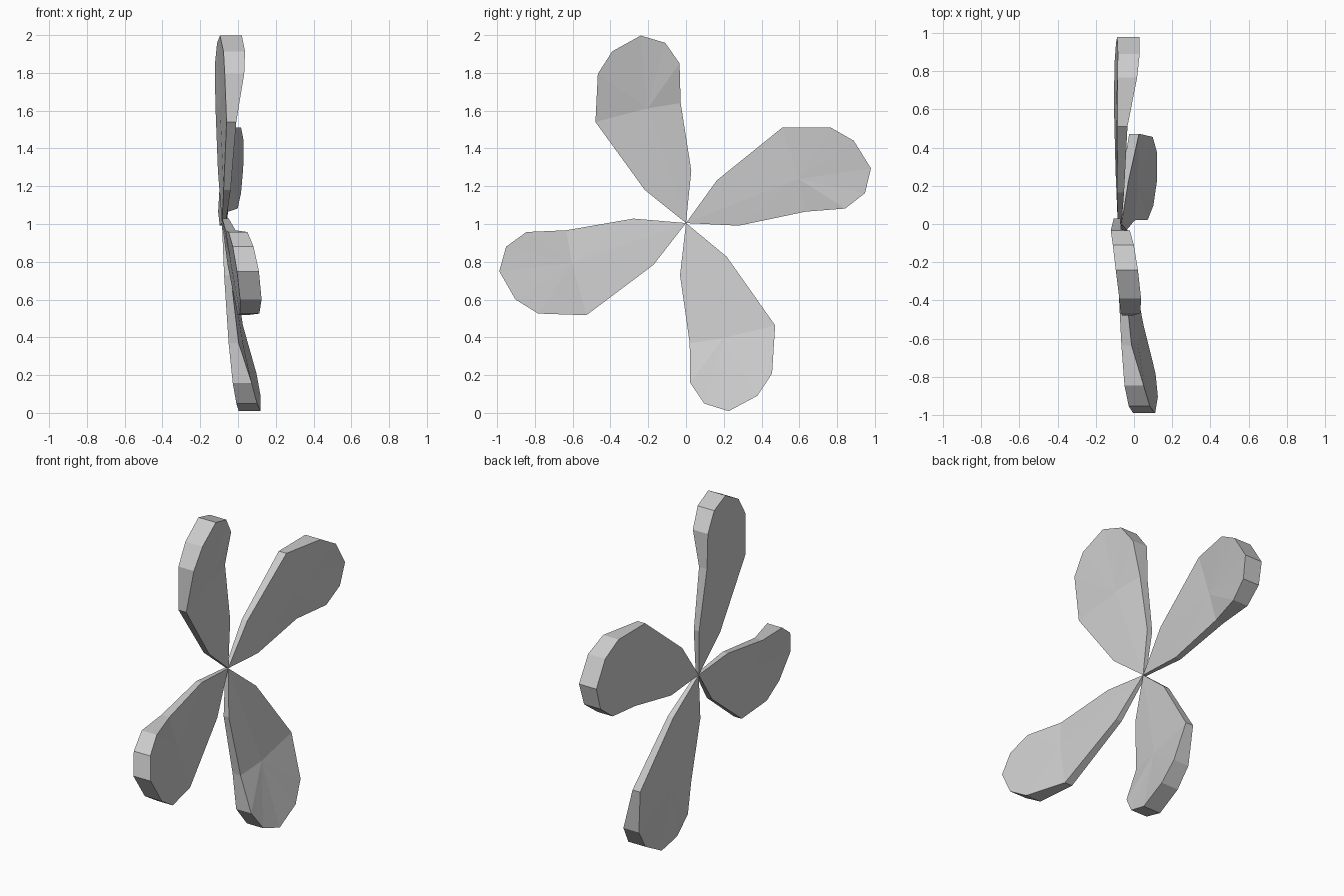
import bpy, bmesh
from math import radians, sin, cos

cube = bpy.data.objects.get("Cube")
if cube:
    bpy.data.objects.remove(cube, do_unlink=True)

grey = bpy.data.materials.new("light_grey")
grey.use_nodes = True
COLOUR = (0.6, 0.6, 0.6, 1)
grey.diffuse_color = COLOUR
grey.node_tree.nodes["Principled BSDF"].inputs["Base Color"].default_value = COLOUR

# Blade outline from the hub around the tip: across, along, back depth, front depth
OUTLINE = [
    (0, 0, -.085, -.065),
    (-.22, .173, -.072, -.035),
    (-.485, .53, -.043, .008),
    (-.475, .785, -.038, .065),
    (-.40, .905, -.036, .078),
    (-.25, .99, -.046, .07),
    (-.12, .953, -.06, .05),
    (-.043, .845, -.075, .025),
    (-.035, .635, -.085, -.032),
    (.025, .278, -.09, -.055),
]
CREASE = (-.21, .605, -.066, -.009)   # middle of the fold across the blade
HUB_Z = 1.005


def blade(name, degrees):
    """Thick twisted blade, turned about the hub, on a slightly leaning axis."""
    a = radians(degrees)
    bm = bmesh.new()

    def vert(p, side):
        y = p[0] * cos(a) - p[1] * sin(a)
        z = p[0] * sin(a) + p[1] * cos(a)
        return bm.verts.new((p[side] - .0266 * y - .0564 * z, y, z + HUB_Z))

    back = [vert(p, 2) for p in OUTLINE]
    front = [vert(p, 3) for p in OUTLINE]
    n = len(OUTLINE)
    # front and back skins, fanned around the crease point
    for ring, middle in ((back, vert(CREASE, 2)), (front, vert(CREASE, 3))):
        for i in range(n):
            bm.faces.new((ring[i], ring[(i + 1) % n], middle))
    # rim
    for i in range(n):
        j = (i + 1) % n
        bm.faces.new((back[i], back[j], front[j], front[i]))
    bmesh.ops.recalc_face_normals(bm, faces=bm.faces)
    mesh = bpy.data.meshes.new(name)
    bm.to_mesh(mesh)
    bm.free()
    mesh.materials.append(grey)
    bpy.context.collection.objects.link(bpy.data.objects.new(name, mesh))


for name, degrees in (("upper_blade", -.6), ("back_blade", -87.7),
                      ("lower_blade", 178.6), ("front_blade", 90.3)):
    blade(name, degrees)
